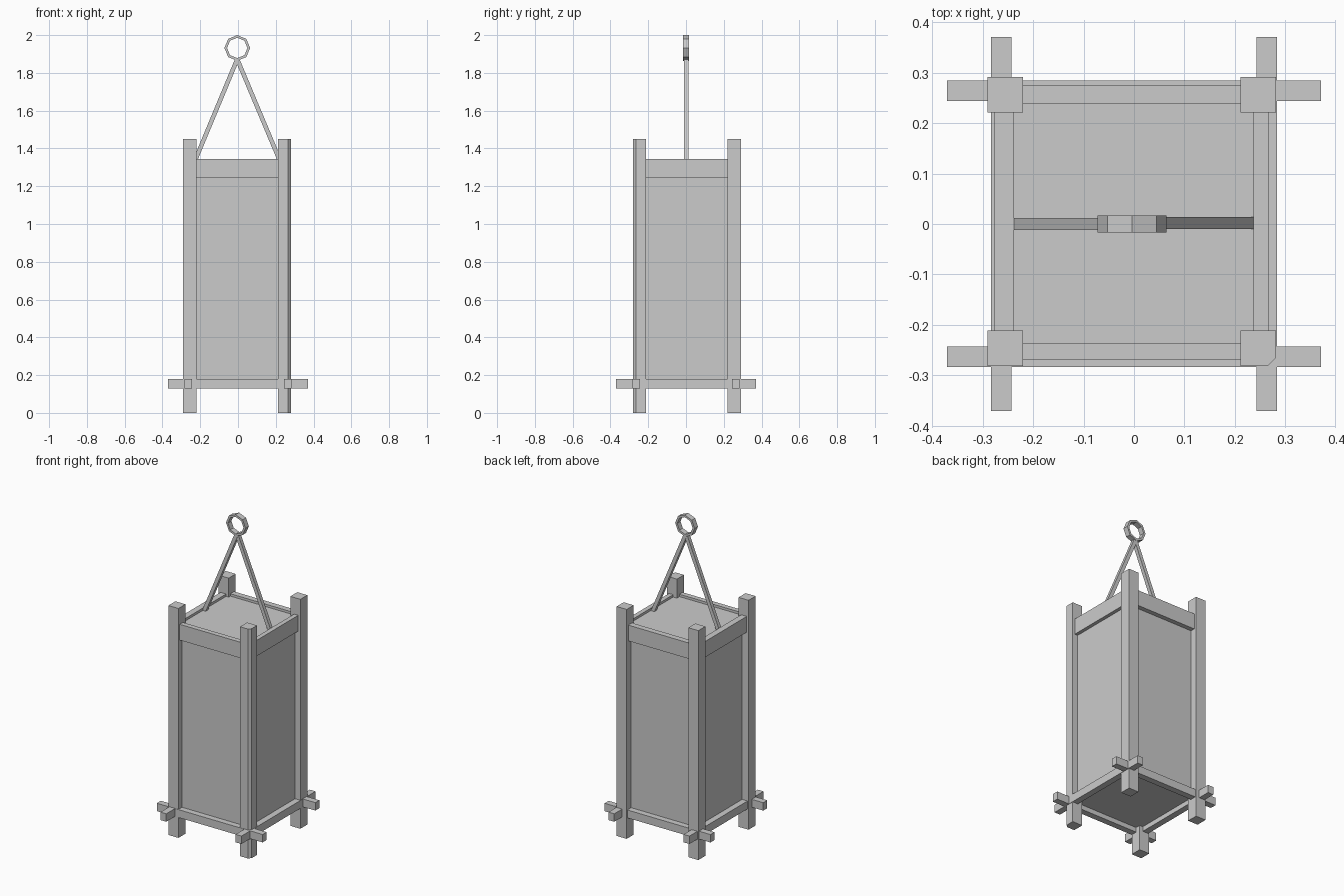
import bpy, bmesh, math
from mathutils import Vector

if "Cube" in bpy.data.objects:
    bpy.data.objects.remove(bpy.data.objects["Cube"])


def add_object(name, bm):
    bmesh.ops.recalc_face_normals(bm, faces=bm.faces)
    mesh = bpy.data.meshes.new(name)
    bm.to_mesh(mesh)
    bm.free()
    obj = bpy.data.objects.new(name, mesh)
    bpy.context.collection.objects.link(obj)
    return obj


def prism(name, outline, z0, z1):
    bm = bmesh.new()
    face = bm.faces.new([bm.verts.new((x, y, z0)) for x, y in outline])
    ext = bmesh.ops.extrude_face_region(bm, geom=[face])
    top = [v for v in ext["geom"] if isinstance(v, bmesh.types.BMVert)]
    bmesh.ops.translate(bm, verts=top, vec=(0, 0, z1 - z0))
    # keep the starting cap so the prism is closed
    if not face.is_valid:
        bm.faces.new([v for v in bm.verts if v not in top])
    return add_object(name, bm)


def box(name, x0, x1, y0, y1, z0, z1):
    return prism(name, [(x0, y0), (x1, y0), (x1, y1), (x0, y1)], z0, z1)


# Corner posts; the front right one has a chamfered outer edge
for side, x in (("left", -0.29), ("right", 0.211)):
    box(f"back_{side}_post", x, x + 0.07, 0.221, 0.291, 0, 1.45)
box("front_left_post", -0.29, -0.22, -0.281, -0.211, 0, 1.45)
prism("front_right_post", [(0.211, -0.281), (0.265, -0.281), (0.281, -0.265),
                           (0.281, -0.211), (0.211, -0.211)], 0, 1.45)

# Crossing bottom rails that stick out past the posts
for name, c in (("front", -0.263), ("back", 0.264)):
    box(f"{name}_bottom_rail", -0.37, 0.37, c - 0.02, c + 0.02, 0.13, 0.18)
for name, c in (("left", -0.263), ("right", 0.263)):
    box(f"{name}_bottom_rail", c - 0.02, c + 0.02, -0.37, 0.37, 0.13, 0.18)

# Deep top rails between the posts
box("front_top_rail", -0.25, 0.24, -0.268, -0.236, 1.245, 1.345)
box("back_top_rail", -0.25, 0.24, 0.238, 0.275, 1.245, 1.345)
box("left_top_rail", -0.277, -0.238, -0.24, 0.25, 1.245, 1.345)
box("right_top_rail", 0.237, 0.266, -0.24, 0.25, 1.245, 1.345)

# Paper shade body
box("paper_shade", -0.245, 0.244, -0.245, 0.246, 0.16, 1.33)


# Slanted hanger bars
def bar(name, start, end, width):
    a, b = Vector(start), Vector(end)
    bm = bmesh.new()
    bmesh.ops.create_cube(bm, size=1)
    bmesh.ops.scale(bm, vec=(width, width, (b - a).length), verts=bm.verts)
    obj = add_object(name, bm)
    obj.location = (a + b) / 2
    obj.rotation_euler = (0, math.atan2(b.x - a.x, b.z - a.z), 0)


bar("left_hanger_bar", (-0.232, 0, 1.325), (-0.004, 0, 1.872), 0.023)
bar("right_hanger_bar", (0.226, 0.002, 1.325), (-0.004, 0.002, 1.872), 0.023)

# Eight-sided hanging ring
bm = bmesh.new()
loops = []
for i in range(8):
    t = i * math.pi / 4
    loops.append([bm.verts.new((-0.004 + r * math.sin(t), y, 1.932 + r * math.cos(t)))
                  for r, y in ((0.068, -0.017), (0.068, 0.017), (0.054, 0.017), (0.054, -0.017))])
for i in range(8):
    p, q = loops[i], loops[(i + 1) % 8]
    for k in range(4):
        m = (k + 1) % 4
        bm.faces.new((p[k], p[m], q[m], q[k]))
add_object("hanging_ring", bm)
